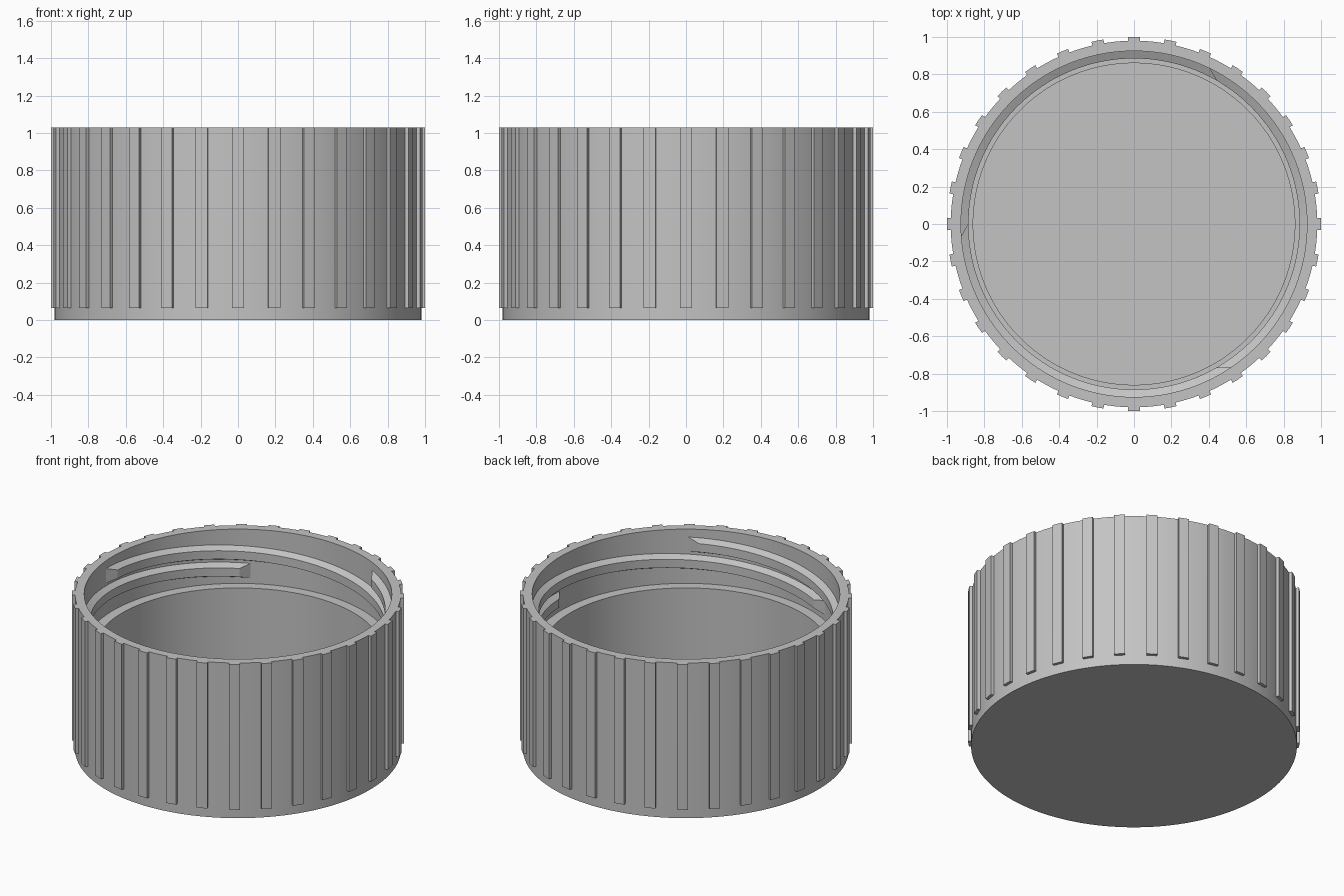
import bpy
import bmesh
from math import sin, cos, radians, tau

if "Cube" in bpy.data.objects:
    bpy.data.objects.remove(bpy.data.objects["Cube"])

RIBS, PER_RIB = 32, 6
SEGMENTS = RIBS * PER_RIB
HEIGHT, RIB_BASE = 1.03, 0.065
OUTER, RIB_OUTER, BORE = 0.98, 1.0, 0.925

plastic = bpy.data.materials.new("grey plastic")
plastic.use_nodes = True
plastic.diffuse_color = (0.55, 0.55, 0.55, 1)
plastic.node_tree.nodes["Principled BSDF"].inputs["Base Color"].default_value = (0.55, 0.55, 0.55, 1)


def polar(r, angle, z):
    return (r * cos(angle), r * sin(angle), z)


def finish(name, bm):
    bmesh.ops.recalc_face_normals(bm, faces=bm.faces)
    mesh = bpy.data.meshes.new(name)
    bm.to_mesh(mesh)
    bm.free()
    mesh.materials.append(plastic)
    obj = bpy.data.objects.new(name, mesh)
    bpy.context.collection.objects.link(obj)
    bpy.ops.object.select_all(action="DESELECT")
    obj.select_set(True)
    bpy.context.view_layer.objects.active = obj
    bpy.ops.object.shade_smooth_by_angle(angle=radians(25))
    return obj


# Cap body: revolved cup with a sealing ledge inside
profile = [(OUTER, 0), (OUTER, RIB_BASE), (OUTER, HEIGHT), (BORE, HEIGHT),
           (BORE, 0.67), (0.86, 0.67), (0.86, RIB_BASE)]
bm = bmesh.new()
rings = [[bm.verts.new(polar(r, tau * i / SEGMENTS, z)) for i in range(SEGMENTS)]
         for r, z in profile]
rib_faces = []
for k, (low, high) in enumerate(zip(rings, rings[1:])):
    for i in range(SEGMENTS):
        j = (i + 1) % SEGMENTS
        face = bm.faces.new((low[i], low[j], high[j], high[i]))
        if k == 1 and i % PER_RIB in (0, PER_RIB - 1):
            rib_faces.append(face)
bm.faces.new(rings[0])
bm.faces.new(rings[-1])

# Grip ribs: pull the marked strips of the outer wall outwards
extruded = bmesh.ops.extrude_face_region(bm, geom=rib_faces)
for v in extruded["geom"]:
    if isinstance(v, bmesh.types.BMVert):
        v.co.x *= RIB_OUTER / OUTER
        v.co.y *= RIB_OUTER / OUTER
bmesh.ops.delete(bm, geom=rib_faces, context="FACES_ONLY")
finish("cap_body", bm)

# Screw threads: three rising ridges with slanted ends
STEPS, SPAN, TAPER = 96, 184.5, 4.5
LOW_Z, RISE = 0.755, 0.175
section = [(BORE + 0.004, -0.05, 0), (0.885, -0.028, TAPER),
           (0.885, 0.028, TAPER), (BORE + 0.004, 0.05, 0)]
for n, name in enumerate(("first_thread", "second_thread", "third_thread")):
    bm = bmesh.new()
    loops = []
    for s in range(STEPS + 1):
        t = s / STEPS
        loop = []
        for r, dz, inset in section:
            turn = inset + t * (SPAN - 2 * inset)
            z = LOW_Z + RISE * turn / SPAN + dz
            loop.append(bm.verts.new(polar(r, radians(120 * n + turn), z)))
        loops.append(loop)
    for a, b in zip(loops, loops[1:]):
        for i in range(4):
            j = (i + 1) % 4
            bm.faces.new((a[i], a[j], b[j], b[i]))
    bm.faces.new(loops[0])
    bm.faces.new(loops[-1])
    finish(name, bm)
